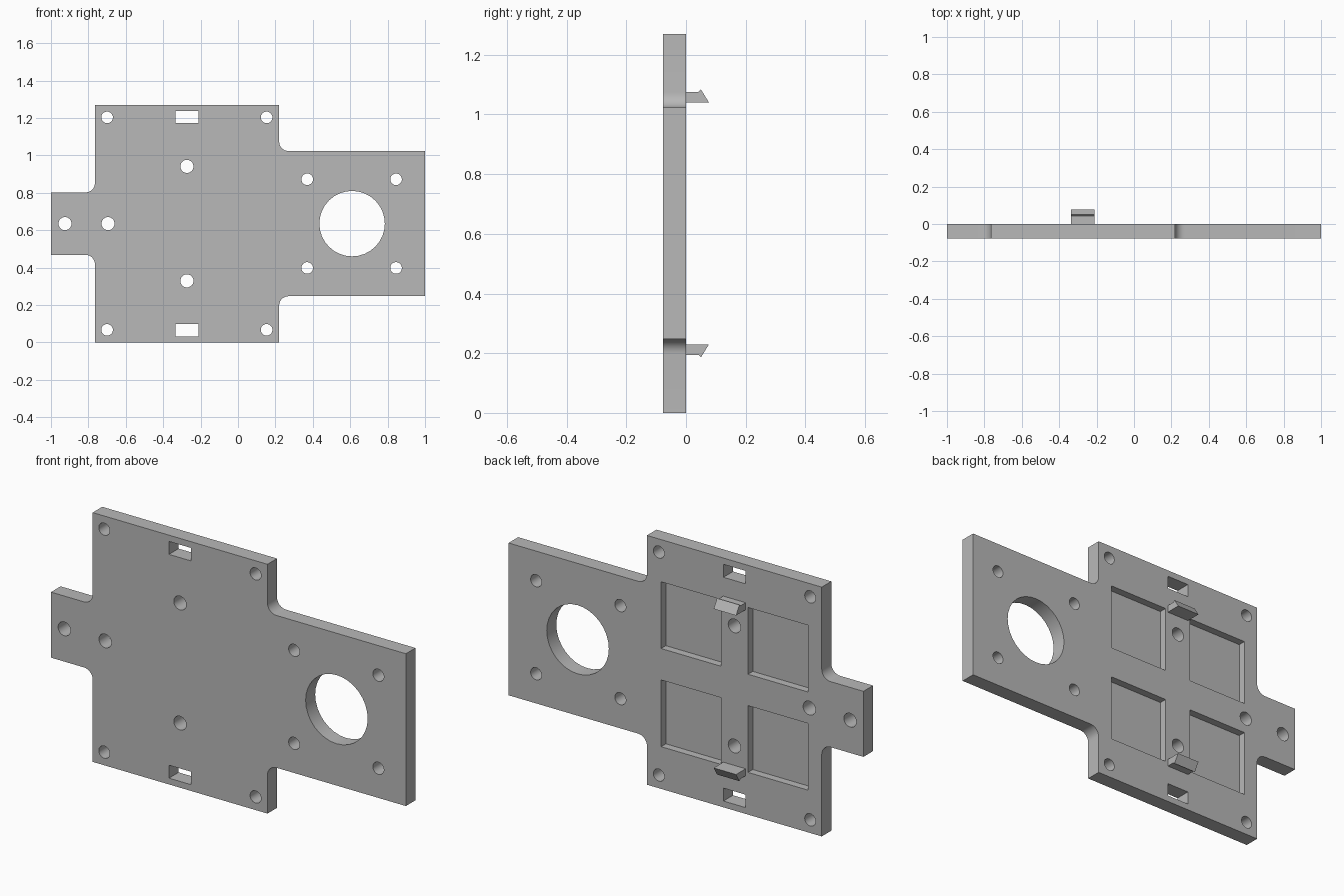
import bpy, bmesh
from math import sin, cos, pi, radians

cube = bpy.data.objects.get("Cube")
if cube:
    bpy.data.objects.remove(cube, do_unlink=True)

THICK, HEIGHT = 0.077, 1.27
MID_Z, MID_X = HEIGHT / 2, -0.273

grey = bpy.data.materials.new("plain grey")
grey.use_nodes = True
colour = (0.48, 0.48, 0.48, 1)
grey.diffuse_color = colour
grey.node_tree.nodes["Principled BSDF"].inputs["Base Color"].default_value = colour


def add_prism(bm, low, high):
    """Closed prism between two matching loops of 3D points."""
    a = [bm.verts.new(p) for p in low]
    b = [bm.verts.new(p) for p in high]
    bm.faces.new(a)
    bm.faces.new(b[::-1])
    for i in range(len(a)):
        j = (i + 1) % len(a)
        bm.faces.new((a[j], a[i], b[i], b[j]))


def add_plate(bm, profile, y0, y1):
    add_prism(bm, [(x, y0, z) for x, z in profile], [(x, y1, z) for x, z in profile])


def rect(x, z, w, h):
    return [(x - w / 2, z - h / 2), (x + w / 2, z - h / 2),
            (x + w / 2, z + h / 2), (x - w / 2, z + h / 2)]


def circle(x, z, r, n=32):
    return [(x + r * cos(2 * pi * i / n), z + r * sin(2 * pi * i / n)) for i in range(n)]


def arc(x, z, r, start, end, n=8):
    return [(x + r * cos(radians(start + (end - start) * i / n)),
             z + r * sin(radians(start + (end - start) * i / n))) for i in range(n + 1)]


def make_object(name, bm):
    bmesh.ops.recalc_face_normals(bm, faces=bm.faces[:])
    mesh = bpy.data.meshes.new(name)
    bm.to_mesh(mesh)
    bm.free()
    mesh.materials.append(grey)
    obj = bpy.data.objects.new(name, mesh)
    bpy.context.collection.objects.link(obj)
    return obj


# Plate outline: upper half, then mirrored to the lower half
R = 0.05
upper = [(1, 0.388)]
upper += arc(0.22 + R, 0.388 + R, R, 270, 180)
upper += [(0.22, MID_Z), (-0.765, MID_Z)]
upper += arc(-0.765 - R, 0.167 + R, R, 0, -90)
upper += [(-1, 0.167)]
outline = [(x, MID_Z + z) for x, z in upper] + [(x, MID_Z - z) for x, z in reversed(upper)]
bm = bmesh.new()
add_plate(bm, outline, -THICK, 0)
plate = make_object("mounting_plate", bm)

# Through holes, slots and shallow back pockets
bm = bmesh.new()
holes = [(0.61, MID_Z, 0.175), (-0.925, MID_Z, 0.035), (-0.695, MID_Z, 0.035)]
for s in (-1, 1):
    holes += [(-0.7, MID_Z + s * 0.568, 0.031), (0.153, MID_Z + s * 0.568, 0.031),
              (0.37, MID_Z + s * 0.237, 0.031), (0.845, MID_Z + s * 0.237, 0.031),
              (-0.273, MID_Z + s * 0.306, 0.035)]
    add_plate(bm, rect(MID_X, MID_Z + s * 0.57, 0.124, 0.066), -0.2, 0.2)
    for t in (-1, 1):
        add_plate(bm, rect(MID_X + t * 0.245, MID_Z + s * 0.25, 0.337, 0.34), -THICK / 2, 0.2)
for x, z, r in holes:
    add_plate(bm, circle(x, z, r), -0.2, 0.2)
cutter = make_object("plate_cutter", bm)
cutter.hide_render = True

cut = plate.modifiers.new("cut", "BOOLEAN")
cut.operation = "DIFFERENCE"
cut.solver = "EXACT"
cut.object = cutter
bpy.context.view_layer.objects.active = plate
plate.select_set(True)
bpy.ops.object.modifier_apply(modifier=cut.name)
bpy.data.objects.remove(cutter, do_unlink=True)
bpy.ops.object.shade_smooth_by_angle(angle=radians(30))

# Barbed snap clips on the back, mirrored above and below the middle
barb = [(-0.005, 0.405), (0.077, 0.405), (0.05, 0.449), (0.042, 0.441), (-0.005, 0.441)]
for name, s in (("upper_clip", 1), ("lower_clip", -1)):
    bm = bmesh.new()
    add_prism(bm, [(MID_X - 0.063, y, MID_Z + s * z) for y, z in barb],
              [(MID_X + 0.063, y, MID_Z + s * z) for y, z in barb])
    make_object(name, bm)
